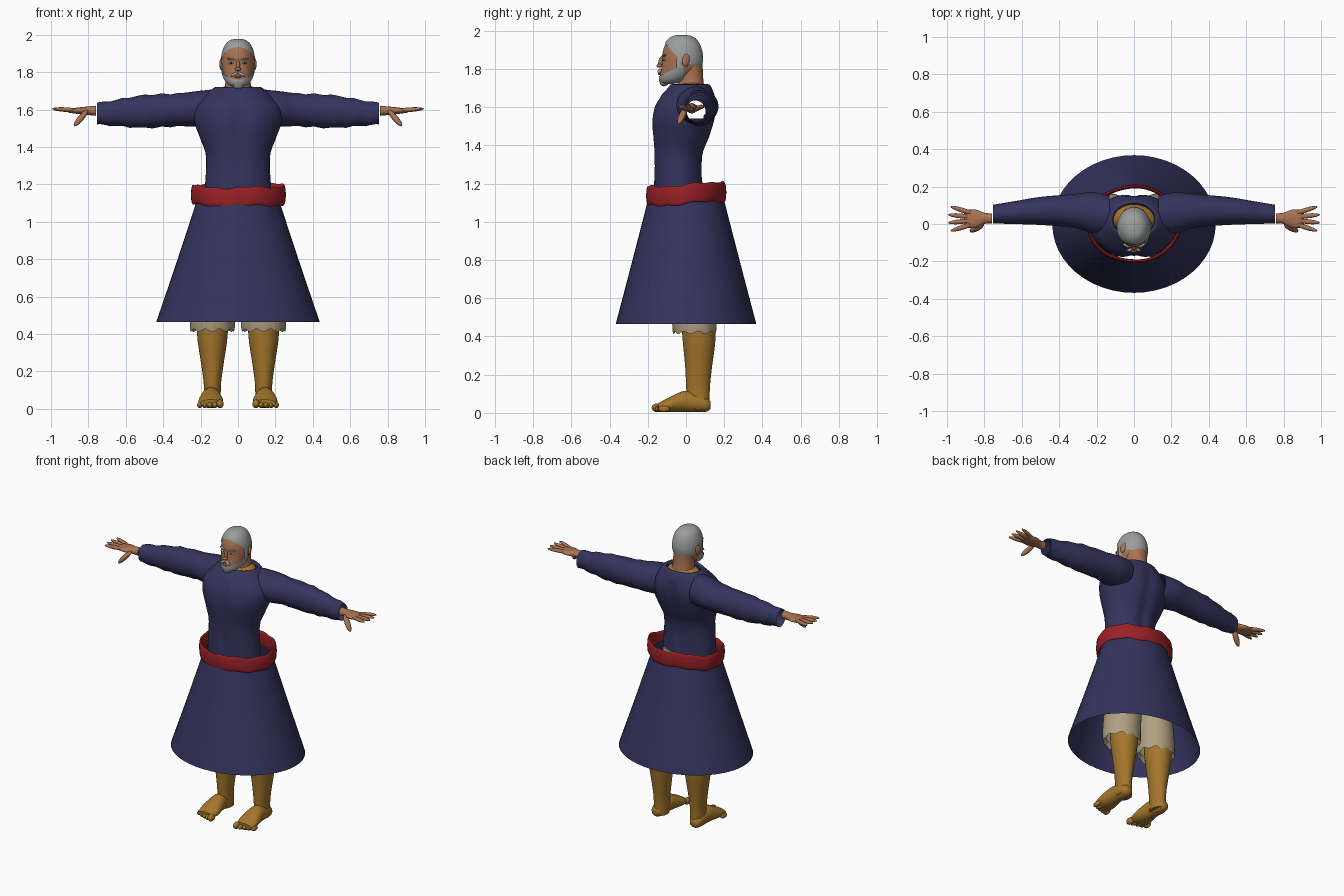
import bpy, bmesh, math
from mathutils import Vector, Matrix, Euler

if "Cube" in bpy.data.objects:
    bpy.data.objects.remove(bpy.data.objects["Cube"])


def material(name, red, green, blue):
    mat = bpy.data.materials.new(name)
    mat.use_nodes = True
    mat.diffuse_color = (red, green, blue, 1)
    shader = next(node for node in mat.node_tree.nodes if node.type == 'BSDF_PRINCIPLED')
    shader.inputs["Base Color"].default_value = mat.diffuse_color
    return mat


NAVY = material("navy cloth", .035, .034, .11)
CRIMSON = material("red cloth", .32, .015, .02)
GREY = material("grey hair", .33, .34, .34)
SKIN = material("skin", .4, .17, .085)
OCHRE = material("ochre leggings", .37, .18, .025)
BEIGE = material("beige cloth", .43, .35, .22)
WHITE = material("eye white", .6, .6, .6)
DARK = material("dark eye", .02, .02, .02)


def finish(name, bm, mat):
    mesh = bpy.data.meshes.new(name)
    bm.to_mesh(mesh)
    bm.free()
    mesh.materials.append(mat)
    mesh.shade_smooth()
    mesh.set_sharp_from_angle(angle=math.radians(50))
    part = bpy.data.objects.new(name, mesh)
    bpy.context.collection.objects.link(part)
    return part


def spline(before, start, end, after, t):
    """Smooth blend from the start row to the end row."""
    row = []
    for a, b, c, d in zip(before, start, end, after):
        bend = (2 * a - 5 * b + 4 * c - d) * t + (3 * b - a - 3 * c + d) * t * t
        row.append(b + t * (c - a + bend) / 2)
    return row


def loft(name, axis, side, rows, mat, caps=True, tweak=None, cuts=(), drop=None):
    """Smooth tube along an axis; side is its fixed centre on one cross axis.
    Rows hold position, centre on the other cross axis, its radius, and the side radius."""
    sides, steps, last = 48, 4, len(rows) - 1
    rings = [spline(rows[max(i - 1, 0)], rows[i], rows[i + 1], rows[min(i + 2, last)], step / steps)
             for i in range(last) for step in range(steps)]
    rings.append(rows[last])
    bm = bmesh.new()
    loops = []
    for along, centre, radius, side_radius in rings:
        loop = []
        for k in range(sides):
            turn = math.tau * k / sides
            u = centre + radius * math.cos(turn)
            v = side + side_radius * math.sin(turn)
            place = {'x': (along, u, v), 'y': (v, along, u), 'z': (v, u, along)}[axis]
            loop.append(bm.verts.new(place))
        loops.append(loop)
    for low, high in zip(loops, loops[1:]):
        for k in range(sides):
            bm.faces.new((low[k - 1], low[k], high[k], high[k - 1]))
    if caps:
        bm.faces.new(loops[0])
        bm.faces.new(loops[-1])
    bmesh.ops.remove_doubles(bm, verts=bm.verts, dist=.00001)
    bmesh.ops.recalc_face_normals(bm, faces=bm.faces)
    if tweak:
        for vert in bm.verts:
            tweak(vert.co)
    for point, normal in cuts:
        geom = bm.verts[:] + bm.edges[:] + bm.faces[:]
        bmesh.ops.bisect_plane(bm, geom=geom, plane_co=point, plane_no=normal, clear_inner=True)
    if drop:
        gone = [face for face in bm.faces if drop(face.calc_center_median())]
        bmesh.ops.delete(bm, geom=gone, context='FACES')
    return finish(name, bm, mat)


def blob(name, centre, size, mat, turn=(0, 0, 0)):
    """Ellipsoid part."""
    bm = bmesh.new()
    place = Matrix.LocRotScale(Vector(centre), Euler(turn), Vector(size))
    bmesh.ops.create_uvsphere(bm, u_segments=16, v_segments=10, radius=1, matrix=place)
    return finish(name, bm, mat)


def pair(part):
    """Adds the mirrored twin of a left part."""
    name = part.name
    part.name = "left_" + name
    twin = part.copy()
    twin.data = part.data.copy()
    twin.name = "right_" + name
    twin.data.transform(Matrix.Scale(-1, 4, (1, 0, 0)))
    twin.data.flip_normals()
    bpy.context.collection.objects.link(twin)


# Tunic body, with a spine groove, chest line and openings for the sleeves
def muscles(co):
    groove = .015 * math.exp(-(co.x / .03) ** 2)
    if 1.2 < co.z < 1.66 and abs(co.y) > .05:
        co.y -= math.copysign(groove, co.y)
    if co.y < -.05:
        chest = Vector((abs(co.x) - .1, co.z - 1.52)).length
        co.y -= .01 * math.exp(-(chest / .06) ** 2)


def armhole(co):
    return abs(co.x) > .12 and Vector((co.y - .05, co.z - 1.6)).length < .07


loft("tunic_body", 'z', 0, [
    (1.15, -.04, .13, .18), (1.34, -.04, .13, .17), (1.44, -.025, .15, .2),
    (1.54, -.01, .165, .235), (1.62, 0, .16, .225), (1.7, .02, .115, .15),
    (1.72, .02, .095, .12), (1.7, .02, .085, .11)],
    NAVY, caps=False, tweak=muscles, drop=armhole)


# Sleeves, open at the cuff
def wrinkles(co):
    co.z -= .05 * (co.x - .5)
    if co.x > .3:
        co.z += .004 * math.sin(60 * co.x + 30 * co.y)


pair(loft("sleeve", 'x', 1.59, [
    (.13, .05, .1, .1), (.22, .06, .11, .095), (.32, .07, .09, .088),
    (.5, .07, .075, .088), (.65, .06, .06, .07), (.755, .053, .05, .057)],
    NAVY, caps=False, tweak=wrinkles))

# Hands
pair(loft("palm", 'x', 1.594, [
    (.76, .03, .027, .027), (.8, .03, .03, .023), (.85, .028, .05, .018), (.91, .028, .045, .01)],
    SKIN))
for i, finger in enumerate(("index", "middle", "ring", "little")):
    spread = i - 1.5
    reach = .93 - .01 * abs(spread)
    pair(blob(finger + "_finger", (reach, .028 + .03 * spread, 1.6), (.07, .013, .012), SKIN,
              (0, -.07, .2 * spread)))
pair(blob("thumb", (.84, -.02, 1.555), (.06, .018, .016), SKIN, (0, .8, -.5)))

# Skirt, open at both ends
loft("skirt", 'z', 0, [(1.13, 0, .195, .215), (.8, 0, .28, .323), (.465, 0, .368, .437)],
     NAVY, caps=False)


# Sash, a wavy folded band that rises at the back
def folds(co):
    turn = math.atan2(co.y, co.x)
    wave = .01 * math.sin(5 * turn + 1)
    co.x *= 1 + wave
    co.y *= 1 + wave
    co.z += .06 * co.y + .006 * math.sin(4 * turn) + .004 * math.sin(11 * turn)


band = []
for k in range(9):
    turn = math.tau * k / 8
    swell = .01 * math.cos(turn)
    band.append((1.145 + .05 * math.sin(turn), 0, .2 + swell, .244 + swell))
loft("sash", 'z', 0, band, CRIMSON, caps=False, tweak=folds)


# Trousers with gathered hems
def hem(co):
    if co.z < .46:
        co.z += .008 * math.sin(9 * math.atan2(co.y - .045, co.x - LEG))


def hip_slant(co):
    co.x -= .08 * max(co.z - .5, 0)
    hem(co)


LEG = .137
loft("trouser_hips", 'z', 0, [(.8, .02, .1, .1), (.9, 0, .13, .19), (1.14, -.03, .12, .17)], BEIGE)
pair(loft("trouser_leg", 'z', LEG, [
    (.95, .01, .11, .09), (.7, .04, .12, .11), (.435, .045, .115, .12), (.45, .05, .1, .1)],
    BEIGE, caps=False, tweak=hip_slant))

# Lower legs and bare-toed feet
pair(loft("lower_leg", 'z', LEG, [
    (.6, .06, .09, .085), (.4, .068, .087, .082), (.24, .066, .07, .06),
    (.13, .063, .062, .046), (.02, .066, .057, .045)], OCHRE))
pair(loft("foot", 'y', .145, [
    (.128, .04, .02, .02), (.1, .045, .04, .04), (0, .06, .056, .05),
    (-.09, .042, .038, .066), (-.145, .03, .02, .055)], OCHRE))
for i in range(5):
    thick = .017 if i else .023
    pair(blob(f"toe_{i + 1}", (.096 + .027 * i, .009 * i - .15, thick + .004),
              (thick * .85, .03, thick), OCHRE))

# Undershirt and neck inside the collar
loft("undershirt_collar", 'z', 0, [(1.67, .025, .085, .125), (1.71, .025, .07, .1),
                                   (1.73, .03, .05, .06)], OCHRE)
loft("neck", 'z', 0, [(1.68, .03, .07, .085), (1.74, .025, .066, .068), (1.84, .02, .066, .066)],
     SKIN)


# Head, with the hair and beard cut from slightly larger shells
def head_shell(name, grow, mat, cuts=()):
    rows = []
    for k in range(-6, 7):
        lean = .98 * math.pi * k / 12
        height, width = math.sin(lean), math.cos(lean) ** .7
        jaw = .07 * min(height, 0) ** 2
        rows.append((1.85 + (.126 + grow / 2) * height, -.02 - jaw,
                     (.105 + grow) * width, (.087 + grow) * width))
    loft(name, 'z', 0, rows, mat, cuts=cuts)


head_shell("head", 0, SKIN)
head_shell("hair", .005, GREY, [((0, -.115, 1.94), (0, 1, .9)), ((0, -.05, 1.845), (0, .3, 1))])
head_shell("beard", .006, GREY, [((0, -.13, 1.767), (0, .5, -1)), ((0, -.012, 1.8), (0, -1, 0))])
blob("beard_tip", (0, -.115, 1.737), (.03, .025, .028), GREY)
pair(blob("sideburn", (.08, -.035, 1.83), (.01, .016, .05), GREY))
pair(blob("moustache", (.018, -.138, 1.79), (.023, .01, .008), GREY, (0, .5, -.25)))

# Face
blob("lips", (0, -.138, 1.774), (.018, .01, .006), SKIN)
blob("nose_bridge", (0, -.13, 1.84), (.01, .014, .03), SKIN, (-.25, 0, 0))
blob("nose_tip", (0, -.139, 1.817), (.017, .016, .01), SKIN)
EYE = Vector((.036, -.115, 1.85))
pair(blob("eye", EYE, (.015, .01, .006), WHITE, (0, 0, .35)))
pair(blob("iris", EYE + Vector((0, -.007, 0)), (.005, .005, .005), DARK))
pair(blob("eyebrow", EYE + Vector((0, 0, .02)), (.024, .01, .005), GREY, (0, -.15, .35)))
pair(blob("ear", (.088, 0, 1.845), (.01, .02, .034), SKIN, (-.15, 0, .3)))
